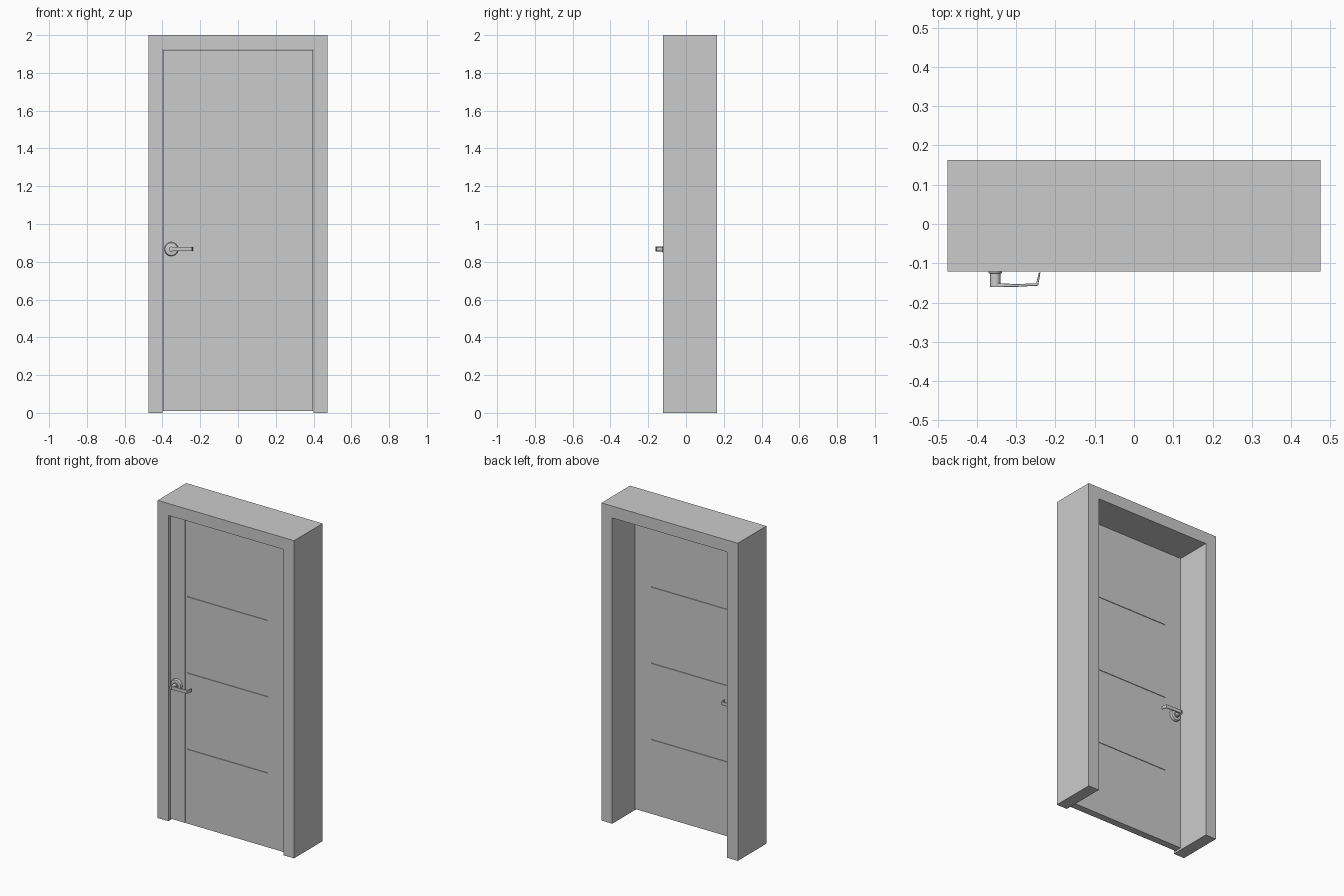
import bpy, bmesh, math

if "Cube" in bpy.data.objects:
    bpy.data.objects.remove(bpy.data.objects["Cube"])

MID_Y = -0.080            # middle plane of the door leaf
HALF_T = 0.0225           # half the leaf thickness
HANDLE_X, HANDLE_Z = -0.353, 0.867


def finish(name, bm):
    bmesh.ops.recalc_face_normals(bm, faces=bm.faces)
    mesh = bpy.data.meshes.new(name)
    bm.to_mesh(mesh)
    bm.free()
    ob = bpy.data.objects.new(name, mesh)
    bpy.context.collection.objects.link(ob)
    return ob


def add_box(bm, lo, hi):
    verts = bmesh.ops.create_cube(bm, size=1)["verts"]
    for v in verts:
        for i in range(3):
            v.co[i] = lo[i] if v.co[i] < 0 else hi[i]


def prism(name, points, offset):
    bm = bmesh.new()
    face = bm.faces.new([bm.verts.new(p) for p in points])
    ext = bmesh.ops.extrude_face_region(bm, geom=[face])
    moved = [g for g in ext["geom"] if isinstance(g, bmesh.types.BMVert)]
    bmesh.ops.translate(bm, verts=moved, vec=offset)
    return finish(name, bm)


def smooth(ob, angle=35):
    bpy.ops.object.select_all(action='DESELECT')
    ob.select_set(True)
    bpy.context.view_layer.objects.active = ob
    bpy.ops.object.shade_smooth_by_angle(angle=math.radians(angle))


# Door frame: one U-shaped profile, extruded through the wall depth
outline = [(-0.475, 0), (-0.40, 0), (-0.40, 1.925), (0.40, 1.925),
           (0.40, 0), (0.475, 0), (0.475, 2), (-0.475, 2)]
prism("door_frame", [(x, -0.121, z) for x, z in outline], (0, 0.284, 0))

# Door leaf
bm = bmesh.new()
add_box(bm, (-0.397, MID_Y - HALF_T, 0.01), (0.397, MID_Y + HALF_T, 1.922))
leaf = finish("door_leaf", bm)

# Grooves: three across each face, one upright on the front
bm = bmesh.new()
DEPTH = 0.004
for side in (-1, 1):
    ya, yb = sorted((MID_Y + side * (HALF_T - DEPTH), MID_Y + side * (HALF_T + 0.01)))
    for z in (0.48, 0.96, 1.44):
        add_box(bm, (-0.28, ya, z - 0.003), (0.28, yb, z + 0.003))
add_box(bm, (-0.297, MID_Y - HALF_T - 0.01, -0.05),
        (-0.293, MID_Y - HALF_T + DEPTH, 1.98))
cutter = finish("groove_cutter", bm)
cutter.hide_render = True

cut = leaf.modifiers.new("grooves", 'BOOLEAN')
cut.operation = 'DIFFERENCE'
cut.solver = 'EXACT'
cut.object = cutter
bpy.context.view_layer.objects.active = leaf
bpy.ops.object.modifier_apply(modifier=cut.name)
bpy.data.objects.remove(cutter)

# Handle profiles: (radius, distance from mid plane) and lever plan (x, distance)
rose_profile = [(0, 0.021), (0.037, 0.021), (0.037, 0.030), (0.033, 0.036),
                (0.017, 0.038), (0.017, 0.045), (0.0135, 0.046),
                (0.0135, 0.0805), (0, 0.0805)]
lever_plan = [(-0.353, 0.081), (-0.30, 0.080), (-0.244, 0.077), (-0.238, 0.043),
              (-0.242, 0.043), (-0.249, 0.071), (-0.30, 0.073), (-0.353, 0.070)]

for label, side in (("front", -1), ("back", 1)):
    # Rose and neck, turned around the spindle axis
    bm = bmesh.new()
    verts = [bm.verts.new((HANDLE_X + r, MID_Y + side * d, HANDLE_Z))
             for r, d in rose_profile]
    edges = [bm.edges.new(pair) for pair in zip(verts, verts[1:])]
    bmesh.ops.spin(bm, geom=verts + edges, cent=(HANDLE_X, MID_Y, HANDLE_Z),
                   axis=(0, 1, 0), angle=math.tau, steps=32)
    bmesh.ops.remove_doubles(bm, verts=bm.verts, dist=1e-5)
    smooth(finish(label + "_handle_rose", bm))

    # Lever with the tip returning towards the leaf
    lever = prism(label + "_handle_lever",
                  [(x, MID_Y + side * d, HANDLE_Z - 0.010) for x, d in lever_plan],
                  (0, 0, 0.022))
    bevel = lever.modifiers.new("soft_edges", 'BEVEL')
    bevel.width = 0.0015
    bevel.segments = 2
    smooth(lever)
